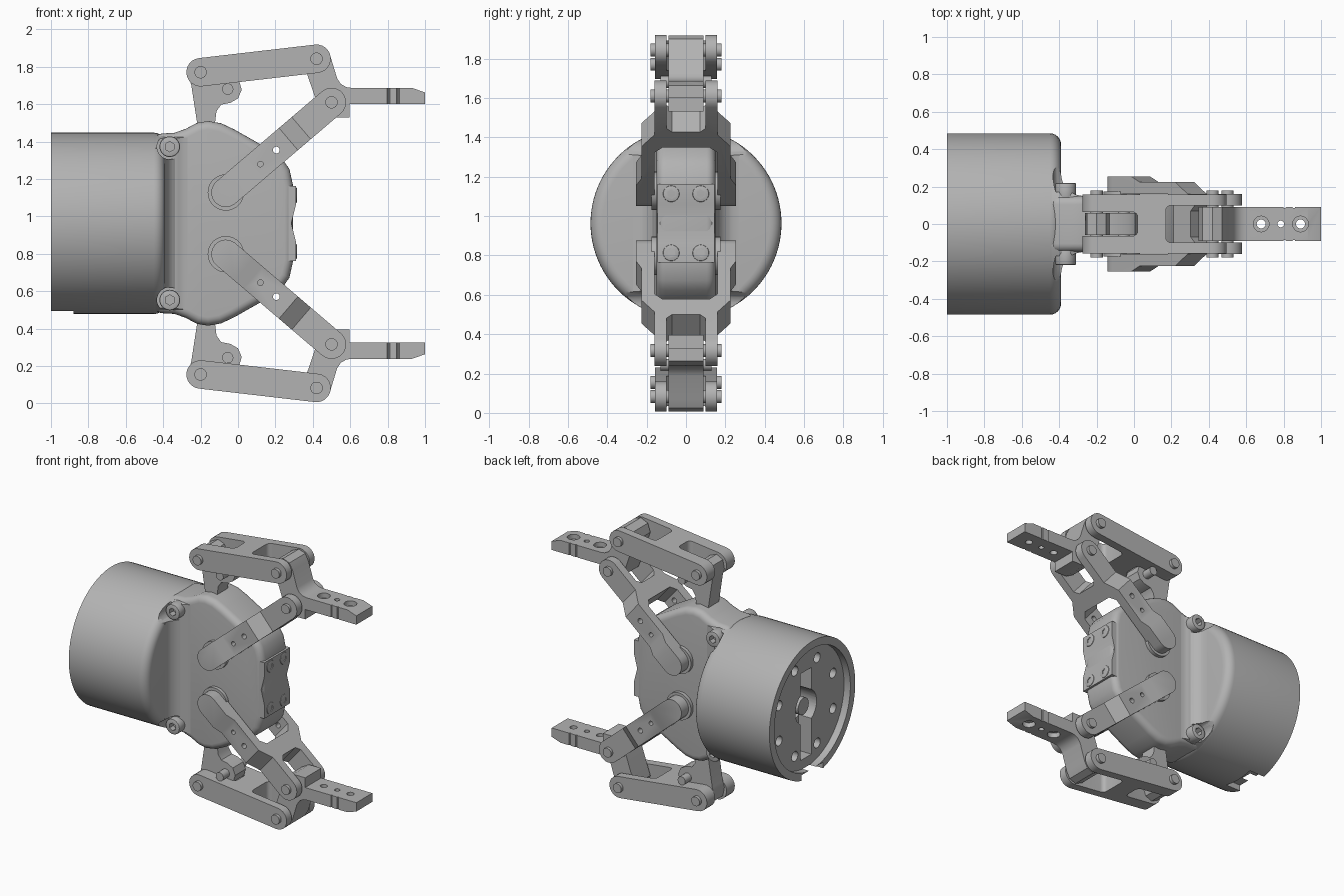
import bpy, bmesh
from math import pi, cos, sin, radians
from mathutils import Vector, Matrix

if "Cube" in bpy.data.objects:
    bpy.data.objects.remove(bpy.data.objects["Cube"], do_unlink=True)

MID = 0.963  # height of the symmetry plane
metal = bpy.data.materials.new("grey_metal")
metal.use_nodes = True
metal.diffuse_color = (0.45, 0.45, 0.45, 1)
metal.node_tree.nodes["Principled BSDF"].inputs["Base Color"].default_value = (0.45, 0.45, 0.45, 1)


def finish(name, bm):
    bmesh.ops.remove_doubles(bm, verts=bm.verts, dist=1e-5)
    bmesh.ops.recalc_face_normals(bm, faces=bm.faces)
    mesh = bpy.data.meshes.new(name)
    bm.to_mesh(mesh)
    bm.free()
    mesh.materials.append(metal)
    ob = bpy.data.objects.new(name, mesh)
    bpy.context.collection.objects.link(ob)
    smooth(ob)
    return ob


def smooth(ob):
    ob.data.shade_smooth()
    ob.data.set_sharp_from_angle(angle=radians(32))


def bake(ob):
    """Replace the mesh by its modified result."""
    graph = bpy.context.evaluated_depsgraph_get()
    ob.data = bpy.data.meshes.new_from_object(ob.evaluated_get(graph))
    ob.modifiers.clear()
    smooth(ob)


def boolean(ob, cutters, operation="DIFFERENCE", keep=False):
    for c in cutters:
        m = ob.modifiers.new("cut", "BOOLEAN")
        m.object, m.operation, m.solver = c, operation, "EXACT"
    bake(ob)
    if not keep:
        for c in cutters:
            bpy.data.objects.remove(c, do_unlink=True)


def bevel(ob, width, segments=4, angle=60):
    m = ob.modifiers.new("round", "BEVEL")
    m.width, m.segments, m.angle_limit = width, segments, radians(angle)
    bake(ob)


def prism(name, pts, a, b, place=lambda u, v, w: (u, w, v)):
    """Extrude a 2D outline from a to b; by default x,z outline along y."""
    bm = bmesh.new()
    ends = [[bm.verts.new(place(u, v, w)) for u, v in pts] for w in (a, b)]
    bm.faces.new(ends[0])
    bm.faces.new(ends[1])
    n = len(pts)
    for i in range(n):
        j = (i + 1) % n
        bm.faces.new((ends[0][i], ends[0][j], ends[1][j], ends[1][i]))
    return finish(name, bm)


def box(name, lo, hi):
    return prism(name, [(lo[0], lo[2]), (hi[0], lo[2]), (hi[0], hi[2]), (lo[0], hi[2])], lo[1], hi[1])


def rod(name, p, q, r, r2=None, sides=32):
    p, q = Vector(p), Vector(q)
    bm = bmesh.new()
    turn = (q - p).to_track_quat("Z", "Y").to_matrix().to_4x4()
    bmesh.ops.create_cone(bm, cap_ends=True, segments=sides, radius1=r, radius2=r2 or r,
                          depth=(q - p).length, matrix=Matrix.Translation((p + q) / 2) @ turn)
    return finish(name, bm)


def bolt(name, base, direction, r, height):
    base, d = Vector(base), Vector(direction)
    top = base + d * height
    ob = rod(name, base, top, r)
    bevel(ob, r * 0.15, 2)
    boolean(ob, [rod("socket", top - d * height * 0.5, top + d * 0.02, r * 0.5, sides=6)])


def capsule(p, q, r, n=12):
    d = Vector(q) - Vector(p)
    a = math_angle(d)
    arc = lambda c, s: [(c[0] + r * cos(s + pi * i / n), c[1] + r * sin(s + pi * i / n)) for i in range(n + 1)]
    return arc(q, a - pi / 2) + arc(p, a + pi / 2)


def math_angle(d):
    return Vector((1, 0)).angle_signed(d) * -1


# Round motor housing, turned about the x axis
profile = [(-0.95, 0), (-0.95, 0.43), (-1, 0.43), (-1, 0.485)]
profile += [(-0.45 + 0.06 * sin(pi * i / 12), 0.425 + 0.06 * cos(pi * i / 12)) for i in range(7)] + [(-0.39, 0)]
bm = bmesh.new()
ring = [bm.verts.new((x, 0, MID + r)) for x, r in profile]
edges = [bm.edges.new(pair) for pair in zip(ring, ring[1:])]
bmesh.ops.spin(bm, geom=ring + edges, cent=(0, 0, MID), axis=(1, 0, 0), angle=2 * pi, steps=96)
housing = finish("motor_housing", bm)

# Rear recesses: rim notch, keyhole slot and bolt circle
cuts = [box("notch", (-1.1, -0.12, 0.4), (-0.88, 0.12, 0.535)),
        box("slot", (-1, -0.06, MID - 0.36), (-0.85, 0.06, MID + 0.26)),
        rod("well", (-1, 0, MID), (-0.8, 0, MID), 0.12)]
for k in range(8):
    a = pi / 8 + k * pi / 4
    y, z = 0.33 * sin(a), MID + 0.33 * cos(a)
    cuts.append(rod("hole", (-1, y, z), (-0.88, y, z), 0.035, sides=20))
boolean(housing, cuts)
rod("rear_shaft", (-0.93, 0, MID), (-0.78, 0, MID), 0.06)

# Concave shoulder blending the housing into the gearbox
half = [(-0.27 - 0.12 * sin(pi * i / 16), 0.27 - 0.12 * cos(pi * i / 16)) for i in range(9)]
outline = [(-0.45, 0.27)] + half[::-1] + [(x, -y) for x, y in half] + [(-0.45, -0.27)]
shoulder = prism("shoulder", outline, MID - 0.47, MID + 0.47, lambda u, v, w: (u, v, w))
boolean(shoulder, [rod("limit", (-0.6, 0, MID), (0, 0, MID), 0.484, sides=96)], "INTERSECT")

# Corner pockets and their screws
for sy in (-1, 1):
    for sz in (-1, 1):
        z = MID + sz * 0.41
        pocket = rod("pocket", (-0.365, sy * 0.17, z), (-0.365, sy * 0.5, z), 0.068)
        boolean(housing, [pocket], keep=True)
        boolean(shoulder, [pocket])
        bolt("corner_screw", (-0.365, sy * 0.13, z), (0, sy, 0), 0.055, 0.09)

# Gearbox body with rounded rim
upper = [(-0.45, 0.478), (-0.34, 0.484), (-0.28, 0.505), (-0.22, 0.537), (-0.16, 0.547), (-0.09, 0.535),
         (-0.02, 0.502), (0.16, 0.4), (0.24, 0.34), (0.275, 0.29), (0.295, 0.2)]
outline = [(x, MID + h) for x, h in upper] + [(x, MID - h) for x, h in upper[::-1]]
gearbox = prism("gearbox_body", outline, -0.15, 0.15)
bevel(gearbox, 0.045, 5)

# Front mounting plate with a shallow vee
outline = [(0.2, 0.2), (0.31, 0.2), (0.31, 0.1), (0.285, 0), (0.31, -0.1), (0.31, -0.2), (0.2, -0.2)]
prism("front_plate", [(x, MID + h) for x, h in outline], -0.145, 0.145)
for y in (-0.075, 0.075):
    for h in (-0.15, 0.15):
        bolt("plate_screw", (0.29, y, MID + h), (1, 0, 0), 0.042, 0.025)

# Jaws: the same linkage above and below the symmetry plane
HUB, TIP, REAR, FRONT, LUG = (-0.065, 0.165), (0.5, 0.647), (-0.2, 0.808), (0.42, 0.88), (-0.055, 0.718)
axis = (Vector(TIP) - Vector(HUB)).normalized()


def jaw(side, s):
    flip = lambda pts: [(x, MID + s * h) for x, h in pts]
    pin = lambda name, p, y, r: rod(name, (p[0], -y, MID + s * p[1]), (p[0], y, MID + s * p[1]), r)

    # Forked arm: stepped plan shape trimmed to a round-ended outline
    plan = [(-0.2, 0.255), (0.13, 0.255), (0.19, 0.225), (0.44, 0.225), (0.53, 0.16), (0.9, 0.16), (0.9, 0.1),
            (0.58, 0.1), (0.55, 0.07), (0.55, -0.07), (0.58, -0.1), (0.9, -0.1), (0.9, -0.16), (0.53, -0.16),
            (0.44, -0.225), (0.19, -0.225), (0.13, -0.255), (-0.2, -0.255), (-0.2, -0.16), (0.39, -0.16),
            (0.43, -0.12), (0.43, 0.12), (0.39, 0.16), (-0.2, 0.16)]
    along = lambda u, v, w: (HUB[0] + axis.x * u - axis.y * w, v, MID + s * (HUB[1] + axis.y * u + axis.x * w))
    arm = prism(side + "_arm", plan, -0.1, 0.1, along)
    boolean(arm, [prism("trim", flip(capsule(HUB, TIP, 0.078)), -0.4, 0.4)], "INTERSECT")
    boolean(arm, [pin("hole", (0.12, 0.317), 0.4, 0.015), pin("hole", (0.205, 0.392), 0.4, 0.018)])
    for sy in (-1, 1):
        z = MID + s * HUB[1]
        rod(side + "_hub", (HUB[0], sy * 0.14, z), (HUB[0], sy * 0.175, z), 0.097, sides=40)

    # Outer link, slotted at both ends
    link = prism(side + "_link", flip(capsule(REAR, FRONT, 0.076)), -0.158, 0.158)
    slots = []
    for x0, x1, w in ((-0.4, 0.02, 0.065), (0.17, 0.6, 0.1)):
        slot = box("slot", (x0, -w, MID + s * 0.8 - 0.3), (x1, w, MID + s * 0.8 + 0.3))
        bevel(slot, 0.03, 4)
        slots.append(slot)
    boolean(link, slots)

    # Rear support post with side lug
    post = [(-0.262, 0.78), (-0.25, 0.74), (-0.21, 0.48), (-0.13, 0.48), (-0.115, 0.6), (-0.09, 0.635),
            (-0.04, 0.645), (0.0, 0.668), (0.02, 0.715), (0.005, 0.765), (-0.03, 0.79), (-0.13, 0.8),
            (-0.15, 0.85), (-0.2, 0.87), (-0.25, 0.845)]
    prism(side + "_post", flip(post), -0.06, 0.06)
    pin(side + "_lug_pin", LUG, 0.13, 0.03)

    # Finger: lever, heel and flat drilled tab
    lever = [(0.345, 0.87), (0.365, 0.93), (0.42, 0.955), (0.47, 0.937), (0.495, 0.89), (0.53, 0.775),
             (0.55, 0.745), (0.58, 0.728), (0.61, 0.724), (0.93, 0.724), (1, 0.7), (1, 0.637),
             (0.595, 0.637), (0.595, 0.567), (0.5, 0.567), (0.44, 0.6), (0.42, 0.65)]
    finger = prism(side + "_finger", flip(lever), -0.09, 0.09)
    low, top = MID + s * 0.6, MID + s * 0.76
    cuts = [rod("hole", (x, 0, low), (x, 0, top), r, sides=24) for x, r in ((0.68, 0.024), (0.785, 0.018), (0.89, 0.024))]
    cuts += [rod("sink", (x, 0, MID + s * 0.69), (x, 0, top), 0.042, sides=24) for x in (0.68, 0.89)]
    for x in (0.805, 0.855):
        for sy in (-1, 1):
            cuts.append(rod("groove", (x, sy * 0.092, low), (x, sy * 0.092, top), 0.008, sides=8))
    boolean(finger, cuts)

    for name, p in (("_rear_pin", REAR), ("_front_pin", FRONT), ("_tip_pin", TIP)):
        pin(side + name, p, 0.18, 0.033)


jaw("upper", 1)
jaw("lower", -1)
